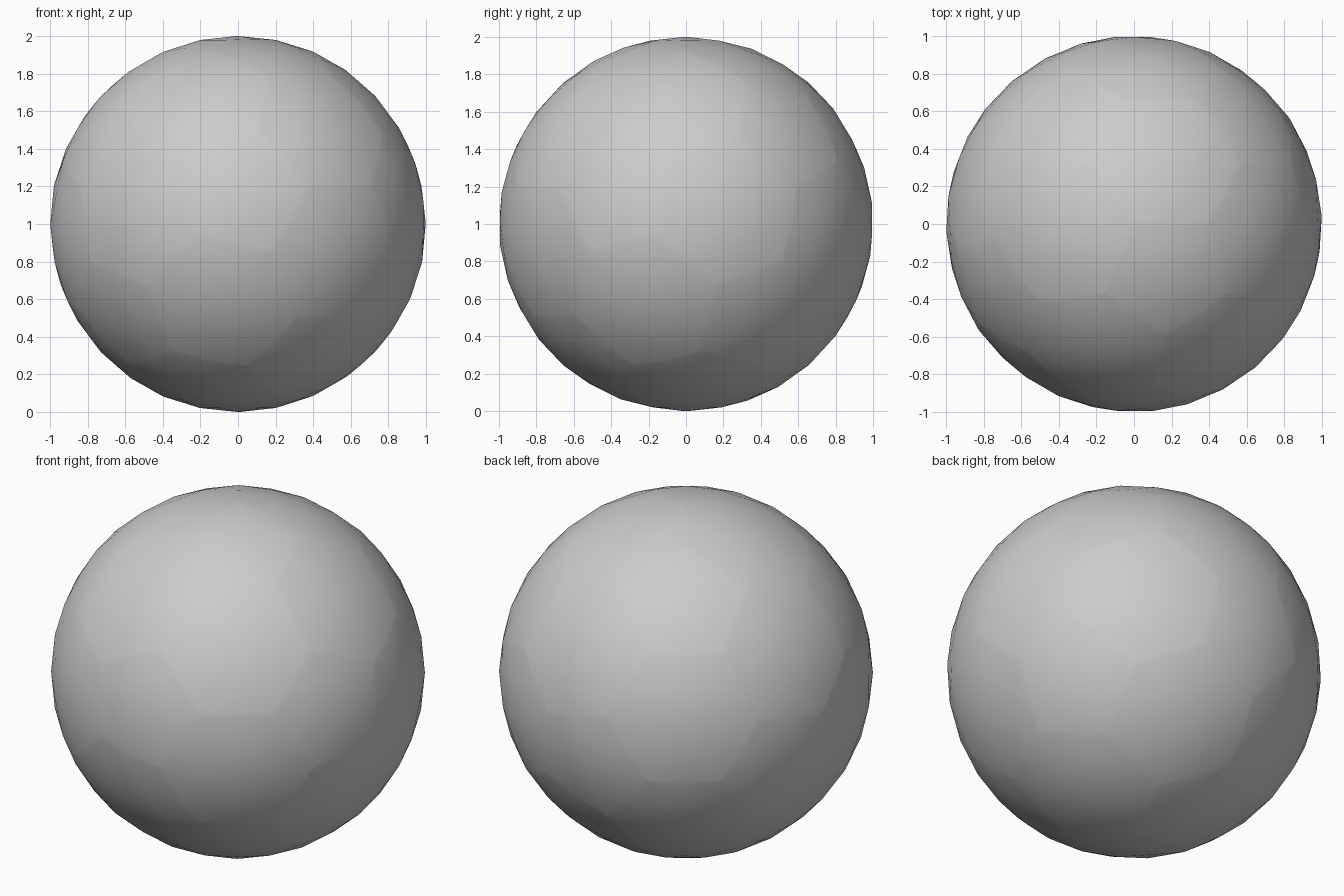
import bpy, bmesh
from mathutils import Matrix

RADIUS = 1.0        # panel surface
SEAM_RADIUS = 0.98  # bottom of the groove
SEAM_HALF = 0.011   # half width of the groove

cube = bpy.data.objects.get("Cube")
if cube:
    bpy.data.objects.remove(cube, do_unlink=True)

# Panel colour
grey = bpy.data.materials.new("panel_grey")
grey.use_nodes = True
colour = (0.6, 0.6, 0.6, 1)
grey.diffuse_color = colour
grey.node_tree.nodes["Principled BSDF"].inputs["Base Color"].default_value = colour

# Twelve pentagons and twenty hexagons: an icosahedron with its corners cut off
bm = bmesh.new()
bmesh.ops.create_icosphere(bm, subdivisions=1, radius=1)
bmesh.ops.bevel(bm, geom=bm.verts[:], offset=100 / 3, offset_type='PERCENT',
                segments=1, affect='VERTICES')
for v in bm.verts:
    v.co.normalize()

# Turn the ball so that one panel corner is the pole and a pentagon edge runs along +x
pentagon = next(f for f in bm.faces if len(f.verts) == 5)
centre = pentagon.calc_center_median()
loop = pentagon.loops[0]
for pole, end in ((loop.vert.co, loop.link_loop_next.vert.co),
                  (loop.vert.co, loop.link_loop_prev.vert.co)):
    z = pole.normalized()
    x = (end - z * end.dot(z)).normalized()
    y = z.cross(x)
    if centre.dot(y) < 0:
        break
bmesh.ops.transform(bm, matrix=Matrix((x, y, z)).to_4x4(), verts=bm.verts[:])

# Inset every panel; the frame between panels becomes the groove
seam_verts = set(bm.verts)
panels = bm.faces[:]
frame = bmesh.ops.inset_individual(bm, faces=panels, thickness=SEAM_HALF,
                                   use_even_offset=True)["faces"]
seam_edges = {e for e in bm.edges if all(v in seam_verts for v in e.verts)}
ridges = {e for f in panels for e in f.edges}
bmesh.ops.poke(bm, faces=panels)
spokes = {e for e in bm.edges if not any(v in seam_verts for v in e.verts)}

# Refine and round out: panels on the sphere, seam lines sunk below it
split = bmesh.ops.subdivide_edges(bm, edges=list(seam_edges | ridges | spokes),
                                  cuts=1, use_grid_fill=True)
groove_layer = {v for v in seam_verts if v.is_valid}
for v in bm.verts:
    # a new seam point sits midway between two seam corners
    if sum(e.other_vert(v) in seam_verts for e in v.link_edges) == 2 and v not in seam_verts:
        groove_layer.add(v)
for v in bm.verts:
    v.co = v.co.normalized() * (SEAM_RADIUS if v in groove_layer else RADIUS)

# Smooth panels with crisp rims
for f in bm.faces:
    f.smooth = True
for e in bm.edges:
    walls = [any(v in groove_layer for v in f.verts) for f in e.link_faces]
    e.smooth = not any(walls) or (all(walls) and not all(v in groove_layer for v in e.verts))
bmesh.ops.translate(bm, verts=bm.verts[:], vec=(0, 0, 1))
bmesh.ops.recalc_face_normals(bm, faces=bm.faces[:])

mesh = bpy.data.meshes.new("ball_panels")
bm.to_mesh(mesh)
bm.free()
mesh.materials.append(grey)
ball = bpy.data.objects.new("ball_panels", mesh)
bpy.context.collection.objects.link(ball)
